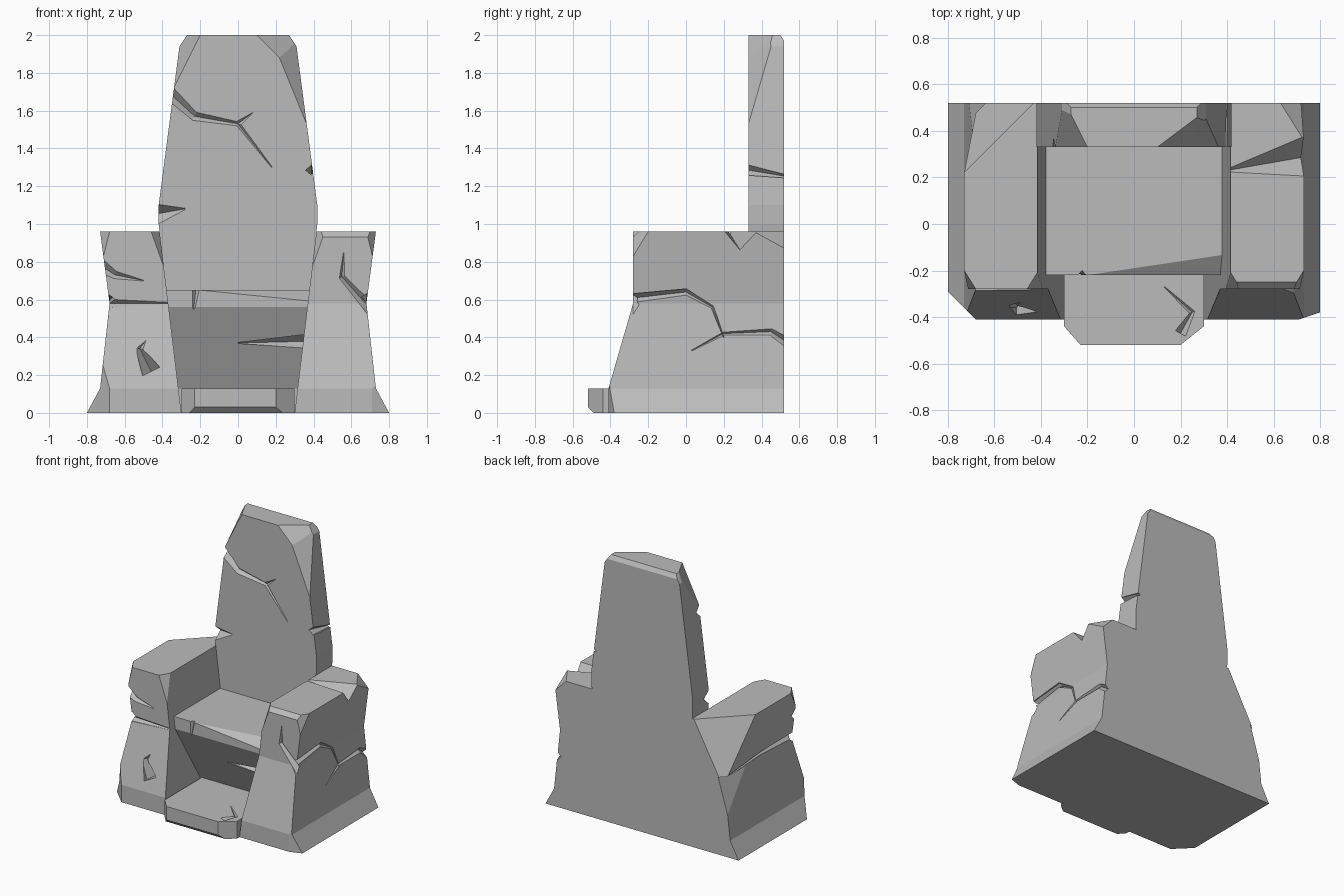
import bpy, bmesh
from math import inf
from mathutils import Vector

if "Cube" in bpy.data.objects:
    bpy.data.objects.remove(bpy.data.objects["Cube"])

# Shared levels and planes
BACK, SLAB = .52, .33
FOOT, JOINT, SEAT, ARM, TOP = .13, .58, .65, .96, 2
FOOT_FRONT, ARM_FRONT, LIP, STEP_FRONT = -.41, -.28, -.22, -.52
# Wall directions for cracks: axis and sign
FRONT, LEFT, RIGHT, UP = (1, -1), (0, 1), (0, -1), (2, 1)

stone = bpy.data.materials.new("grey_stone")
stone.use_nodes = True
stone.diffuse_color = (.5, .5, .5, 1)
shader = stone.node_tree.nodes["Principled BSDF"]
shader.inputs["Base Color"].default_value = stone.diffuse_color


def loft(name, rings):
    """Solid through a stack of rings with equal point counts."""
    bm = bmesh.new()
    loops = [[bm.verts.new(point) for point in ring] for ring in rings]
    for low, high in zip(loops, loops[1:]):
        for i in range(len(low)):
            bm.faces.new((low[i - 1], low[i], high[i], high[i - 1]))
    bm.faces.new(loops[0])
    bm.faces.new(loops[-1])
    bmesh.ops.recalc_face_normals(bm, faces=bm.faces)
    mesh = bpy.data.meshes.new(name)
    bm.to_mesh(mesh)
    bm.free()
    mesh.materials.append(stone)
    obj = bpy.data.objects.new(name, mesh)
    bpy.context.collection.objects.link(obj)
    return obj


def chip(obj, corner, cut):
    """Break off a corner by a plane cutting its axes at signed distances."""
    inward = Vector([1 / distance for distance in cut])
    bm = bmesh.new()
    bm.from_mesh(obj.data)
    bmesh.ops.bisect_plane(
        bm, geom=bm.verts[:] + bm.edges[:] + bm.faces[:],
        plane_co=Vector(corner) + inward / inward.length_squared,
        plane_no=-inward, clear_outer=True)
    rim = [edge for edge in bm.edges if edge.is_boundary]
    bmesh.ops.holes_fill(bm, edges=rim, sides=0)
    bmesh.ops.recalc_face_normals(bm, faces=bm.faces)
    bm.to_mesh(obj.data)
    bm.free()


def crack(parts, direction, wall, width, *path):
    """Carve a tapering V groove along a path drawn on a wall."""
    axis, sign = direction
    out = Vector((0, 0, 0))
    out[axis] = sign
    points = [Vector((*p[:axis], wall, *p[axis:])) for p in path]
    last = len(points) - 1
    rings = []
    for i, point in enumerate(points):
        along = points[min(i + 1, last)] - points[max(i - 1, 0)]
        size = width * max(1 - i / last, .06)
        side = along.cross(out).normalized() * size / 2
        lift = out * .04
        rings.append([point + side + lift, point - side + lift, point - side,
                      point - out * size * .6, point + side])
    cutter = loft("crack_cutter", rings)
    cutter.hide_render = True
    for part in parts:
        groove = part.modifiers.new("crack", 'BOOLEAN')
        groove.operation = 'DIFFERENCE'
        groove.solver = 'EXACT'
        groove.object = cutter
        bpy.context.view_layer.objects.active = part
        bpy.ops.object.modifier_apply(modifier=groove.name)
    bpy.data.objects.remove(cutter)


def arm_block(name, s, levels):
    """Stack of rectangles whose inner wall leans outward with height."""
    rings = []
    for z, outer, front in levels:
        inner = .3 + .12 * z
        rings.append([(s * inner, BACK, z), (s * inner, front, z),
                      (s * outer, front, z), (s * outer, BACK, z)])
    return loft(name, rings)


# Armrests: flared base below, block leaning outward above
arms = {}
for side_name, s in (("left", 1), ("right", -1)):
    base = arm_block(side_name + "_arm_base", s, [
        (0, .8, FOOT_FRONT), (FOOT, .73, FOOT_FRONT), (JOINT, .68, ARM_FRONT)])
    top = arm_block(side_name + "_arm_top", s, [
        (JOINT, .68, ARM_FRONT), (ARM, .73, ARM_FRONT)])
    chip(top, (s * .41, ARM_FRONT, ARM), (s * .05, .08, -.14))
    chip(top, (s * .73, ARM_FRONT, ARM), (s * -.05, .08, -.2))
    arms[side_name] = base, top

# Right arm: large broken rear corners and front cracks
base, top = arms["right"]
chip(base, (-.8, FOOT_FRONT, 0), (.12, .12, inf))
chip(base, (-.69, BACK, JOINT), (.06, -.3, -.2))
chip(top, (-.73, BACK, ARM), (.3, -.3, -.55))
crack(arms["right"], FRONT, ARM_FRONT, .05, (-.75, JOINT), (-.3, JOINT))
crack(arms["right"], RIGHT, -.68, .05, (-.35, .6), (.1, .61), (.6, .57))
crack([top], FRONT, ARM_FRONT, .08, (-.76, .8), (-.65, .73), (-.5, .7))
crack([base], FRONT, -.36, .1, (-.46, .22), (-.52, .34), (-.4, .5))

# Left arm: softened front lip, notch on top and branching side crack
base, top = arms["left"]
chip(base, (.8, FOOT_FRONT, 0), (-.09, .03, inf))
chip(top, (0, ARM_FRONT, ARM), (inf, .03, -.03))
chip(top, (.73, BACK, ARM), (-.1, -.16, -.1))
crack([top], UP, ARM, .2, (.8, .3), (.4, .23))
crack(arms["left"], FRONT, ARM_FRONT, .06, (.71, .54), (.55, .72), (.56, .85))
crack(arms["left"], LEFT, .68, .05, (-.35, .6), (0, .64), (.14, .56), (.2, .4))
crack([base], LEFT, .7, .06, (.6, .33), (.45, .43), (.2, .42), (.03, .33))

# Seat: overhanging lip profile running between the arms
profile = [(LIP, SEAT), (LIP, .56), (0, FOOT), (0, 0), (.5, 0), (.5, SEAT)]
seat = loft("seat", [[(x, y, z) for y, z in profile] for x in (-.42, .42)])
chip(seat, (.4, LIP, SEAT), (-.6, .09, -.06))
crack([seat], FRONT, -.11, .08, (.4, .38), (0, .37))
crack([seat], FRONT, LIP, .04, (-.22, .68), (-.24, .5))

# Foot step with broken front corners and an undercut edge
step = loft("foot_step", [
    [(-.3, .1, z), (-.3, STEP_FRONT, z), (.3, STEP_FRONT, z), (.3, .1, z)]
    for z in (0, FOOT)])
chip(step, (-.3, STEP_FRONT, 0), (.07, .08, inf))
chip(step, (.3, STEP_FRONT, 0), (-.1, .08, inf))
chip(step, (0, STEP_FRONT, 0), (inf, .03, .03))
crack([step], UP, FOOT, .05, (.2, -.47), (.25, -.38), (.13, -.27))

# Tall backrest: mirrored half outline extruded into a slab
half = [(.3, 0), (.42, 1), (.42, 1.1), (.31, 1.94), (.27, TOP)]
outline = half + [(-x, z) for x, z in reversed(half)]
backrest = loft("backrest", [[(x, y, z) for x, z in outline]
                             for y in (SLAB, BACK)])
chip(backrest, (.4, SLAB, TOP), (-.23, .24, -.56))
chip(backrest, (.3, SLAB, TOP), (-.2, .15, -.2))
chip(backrest, (-.3, SLAB, TOP), (.1, .2, -.2))
chip(backrest, (0, BACK, TOP), (inf, -.02, -.03))
crack([backrest], FRONT, SLAB, .07, (-.37, 1.7), (-.23, 1.57), (0, 1.53), (.18, 1.3))
crack([backrest], FRONT, SLAB, .03, (0, 1.53), (.08, 1.59))
crack([backrest], FRONT, SLAB, .12, (-.45, 1.05), (-.28, 1.08))
crack([backrest], LEFT, .39, .06, (.3, 1.29), (.6, 1.24))
